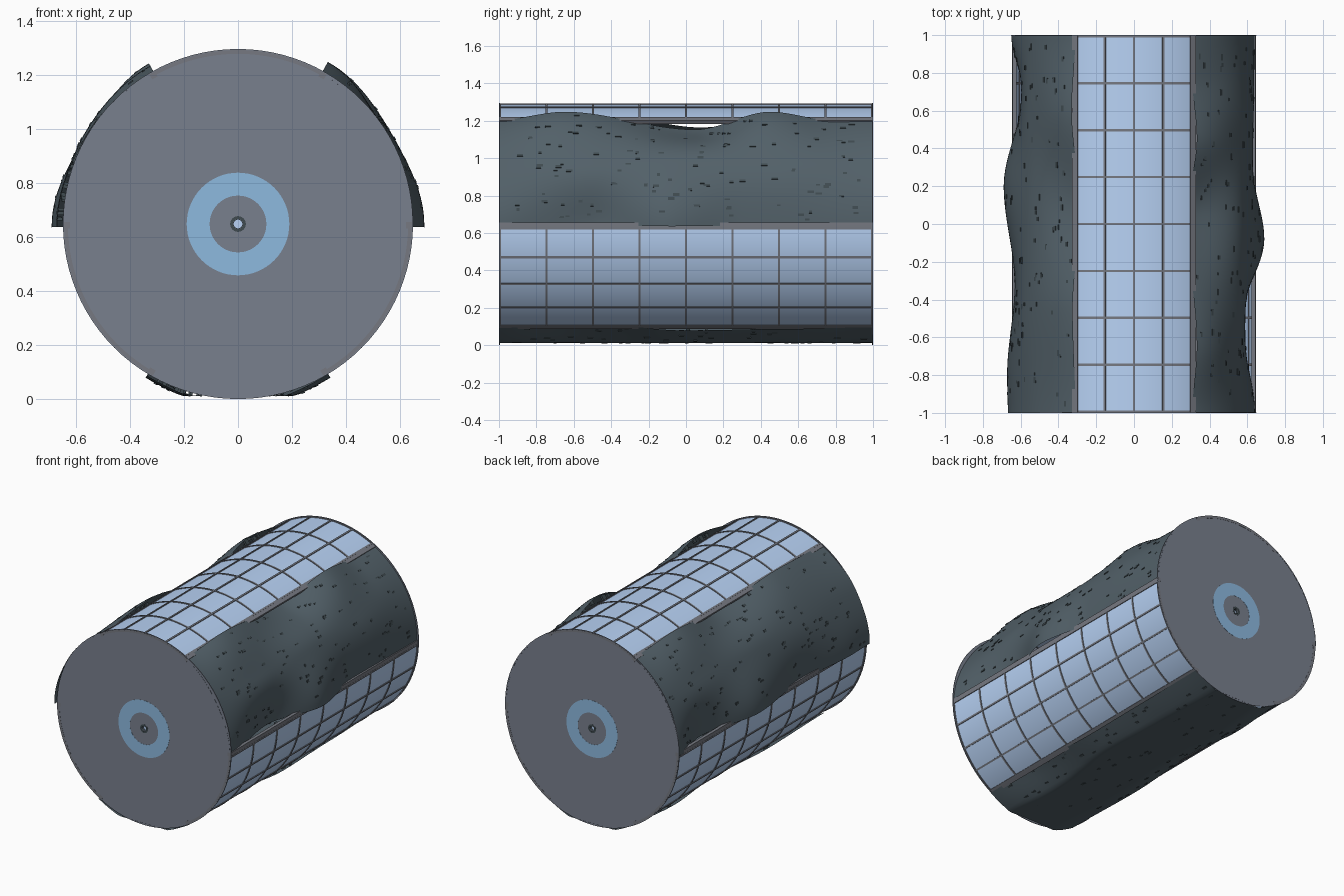
import bpy, bmesh, math, random
from mathutils import Vector, Matrix

if "Cube" in bpy.data.objects:
    bpy.data.objects.remove(bpy.data.objects["Cube"])

random.seed(4)
CZ = 0.648          # height of the cylinder axis
HALF = 1.0          # half length along y


def material(name, r, g, b):
    m = bpy.data.materials.new(name)
    m.diffuse_color = (r, g, b, 1)
    m.use_nodes = True
    m.node_tree.nodes["Principled BSDF"].inputs["Base Color"].default_value = m.diffuse_color
    return m


GLASS = material("glass_blue", 0.48, 0.65, 0.92)
FRAME = material("frame_grey", 0.18, 0.19, 0.22)
CAP = material("cap_grey", 0.19, 0.215, 0.27)
LAND = material("land_slate", 0.085, 0.118, 0.14)
BLOCK = material("block_dark", 0.05, 0.07, 0.08)
RING = material("ring_blue", 0.27, 0.49, 0.74)


def polar(r, deg, y):
    a = math.radians(deg)
    return Vector((r * math.cos(a), y, CZ + r * math.sin(a)))


def finish(bm, name, mat, smooth=True):
    bmesh.ops.recalc_face_normals(bm, faces=bm.faces)
    me = bpy.data.meshes.new(name)
    bm.to_mesh(me)
    bm.free()
    ob = bpy.data.objects.new(name, me)
    bpy.context.collection.objects.link(ob)
    me.materials.append(mat)
    if smooth:
        bpy.ops.object.select_all(action='DESELECT')
        ob.select_set(True)
        bpy.context.view_layer.objects.active = ob
        bpy.ops.object.shade_smooth_by_angle(angle=math.radians(35))
    return ob


def arc_shell(bm, r0, r1, a0, a1, y0, y1, n):
    """Closed curved slab between two radii, two angles and two y values."""
    full = a1 - a0 >= 360
    rows = []
    for i in range(n if full else n + 1):
        a = a0 + (a1 - a0) * i / n
        rows.append([bm.verts.new(polar(r, a, y))
                     for r, y in ((r0, y0), (r1, y0), (r1, y1), (r0, y1))])
    for i in range(n):
        p, q = rows[i], rows[(i + 1) % len(rows)]
        for k in range(4):
            bm.faces.new((p[k], p[(k + 1) % 4], q[(k + 1) % 4], q[k]))
    if not full:
        bm.faces.new(rows[0])
        bm.faces.new(rows[-1])


# Windows: glass panes, glazing bars and edge frames
for label, mid in (("top", 90), ("left", 210), ("right", 330)):
    bm = bmesh.new()
    arc_shell(bm, 0.632, 0.640, mid - 28.5, mid + 28.5, -0.995, 0.995, 24)
    finish(bm, "window_" + label, GLASS)

    bm = bmesh.new()
    for i in range(5):
        a = mid - 28 + 14 * i
        arc_shell(bm, 0.630, 0.645, a - 0.5, a + 0.5, -HALF, HALF, 1)
    for i in range(9):
        y = -0.994 + 1.988 * i / 8
        arc_shell(bm, 0.630, 0.644, mid - 28, mid + 28, y - 0.006, y + 0.006, 24)
    finish(bm, "glazing_bars_" + label, FRAME)

    bm = bmesh.new()
    for s in (-1, 1):
        a = mid + s * 29.6
        arc_shell(bm, 0.622, 0.644, a - 1.1, a + 1.1, -HALF, HALF, 2)
    finish(bm, "edge_frame_" + label, FRAME)


# Land strips: (y, radius) control points along start edge, middle, end edge
STRIPS = {
    "right": (-1, (
        ((-1, .64), (-.5, .568), (-.08, .69), (.3, .63), (1, .638)),
        ((-1, .625), (-.45, .645), (0, .66), (.5, .66), (1, .64)),
        ((-1, .637), (-.65, .686), (.05, .577), (.45, .686), (.78, .635), (1, .637)))),
    "left": (119, (
        ((-1, .64), (-.45, .67), (.08, .59), (.6, .68), (1, .64)),
        ((-1, .65), (-.5, .66), (0, .655), (.45, .645), (1, .64)),
        ((-1, .668), (-.8, .672), (-.32, .632), (.2, .69), (.7, .590), (1, .65)))),
    "bottom": (239, (
        ((-1, .655), (-.4, .664), (.2, .64), (.6, .664), (1, .645)),
        ((-1, .67), (0, .685), (1, .67)),
        ((-1, .65), (-.6, .612), (0, .664), (.5, .655), (1, .645)))),
}


def along(points, y):
    for (ya, ra), (yb, rb) in zip(points, points[1:]):
        if y <= yb:
            t = max(0, (y - ya) / (yb - ya))
            return ra + (rb - ra) * (t * t * (3 - 2 * t))
    return points[-1][1]


def ground(strip, u, y):
    start, rows = STRIPS[strip]
    e0, m, e1 = (along(p, y) for p in rows)
    k = (1 - math.cos(2 * math.pi * u)) / 2
    r = (e0 if u < 0.5 else e1) * (1 - k) + m * k
    p = polar(r, start + 62 * u, y)
    p.z = max(p.z, 0.012)
    return p, math.radians(start + 62 * u)


NU, NY = 28, 72
for strip in STRIPS:
    bm = bmesh.new()
    grid = [[bm.verts.new(ground(strip, i / NU, -HALF + 2 * HALF * j / NY)[0])
             for j in range(NY + 1)] for i in range(NU + 1)]
    for i in range(NU):
        for j in range(NY):
            bm.faces.new((grid[i][j], grid[i + 1][j], grid[i + 1][j + 1], grid[i][j + 1]))
    finish(bm, "land_" + strip, LAND)

    # Small building blocks whose foundations poke through the land
    bm = bmesh.new()
    for _ in range(110):
        p, a = ground(strip, random.uniform(.04, .96), random.uniform(-.96, .96))
        out = Vector((math.cos(a), 0, math.sin(a)))
        h = random.uniform(.02, .05)
        c = p - out * (h / 2 - random.uniform(.001, .004))
        c.z = max(c.z, 0.03)
        size = Matrix.Diagonal((h, random.uniform(.015, .035), random.uniform(.008, .016), 1))
        bmesh.ops.create_cube(bm, size=1, matrix=Matrix.Translation(c)
                              @ Matrix.Rotation(-a, 4, 'Y') @ size)
    finish(bm, "buildings_" + strip, BLOCK, smooth=False)


# End caps with docking ring and hub
for label, s in (("front", -1), ("back", 1)):
    def ring(name, r0, r1, inner, outer, mat, n):
        bm = bmesh.new()
        arc_shell(bm, r0, r1, 0, 360, min(s * inner, s * outer), max(s * inner, s * outer), n)
        finish(bm, name + "_" + label, mat)

    ring("end_cap", 0.016, 0.648, 0.994, 0.999, CAP, 96)
    ring("docking_ring", 0.105, 0.19, 0.99, 1.0, RING, 64)
    ring("hub_collar", 0.018, 0.029, 0.98, 1.0, BLOCK, 32)

# Light core tube on the axis
bm = bmesh.new()
bmesh.ops.create_cone(bm, cap_ends=True, segments=32, radius1=0.017, radius2=0.017,
                      depth=1.96, matrix=Matrix.Translation((0, 0, CZ))
                      @ Matrix.Rotation(math.pi / 2, 4, 'X'))
finish(bm, "axis_core", GLASS)
